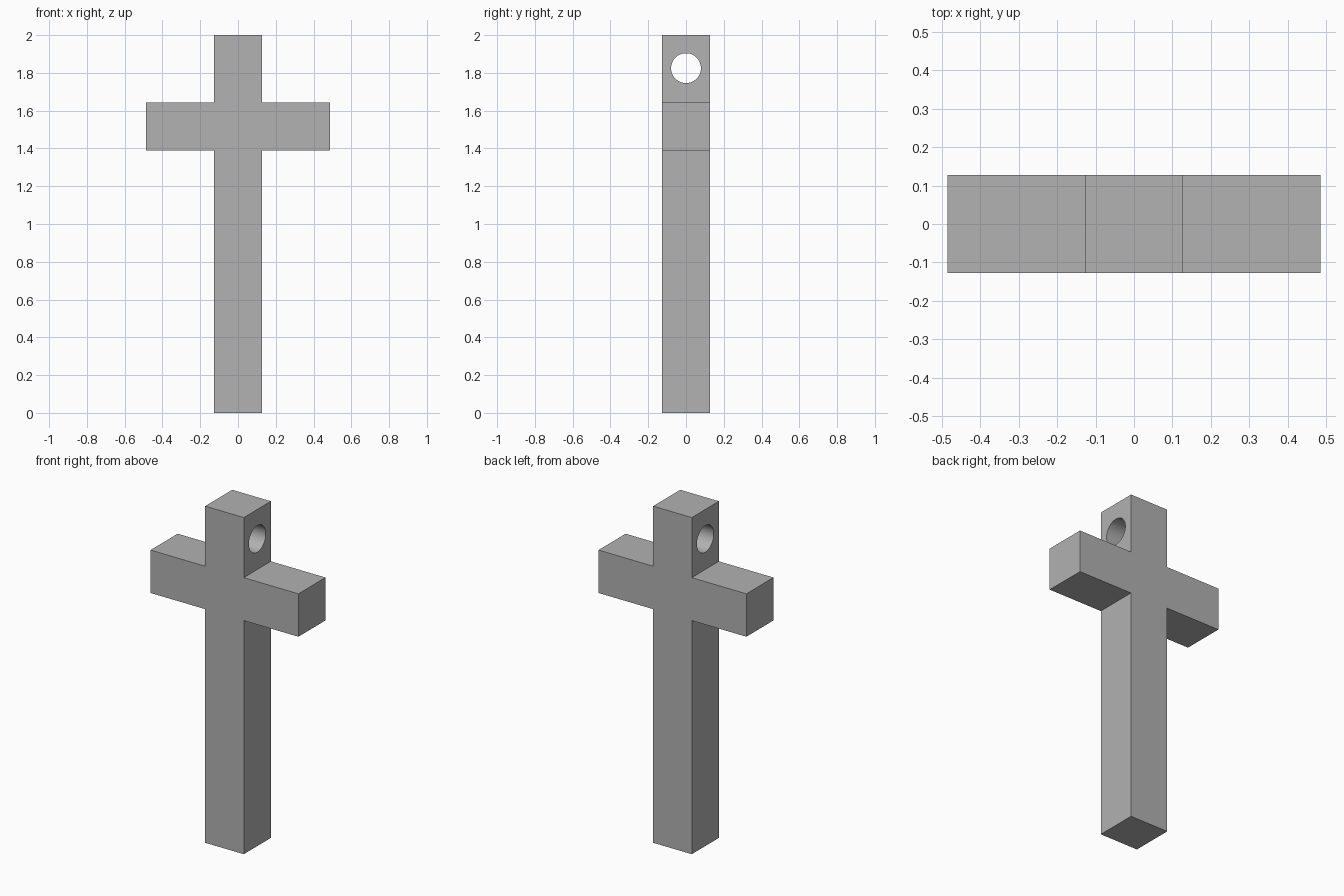
import bpy
import bmesh
import math

if "Cube" in bpy.data.objects:
    bpy.data.objects.remove(bpy.data.objects["Cube"], do_unlink=True)

# Main sizes
HALF_WIDTH = 0.127
ARM_REACH = 0.486
ARM_LOW, ARM_HIGH = 1.388, 1.643
HEIGHT = 2.0
HOLE_Z, HOLE_RADIUS = 1.825, 0.079

# Single plain grey
grey = bpy.data.materials.new("plain grey")
grey.use_nodes = True
colour = (0.445, 0.445, 0.445, 1.0)
grey.diffuse_color = colour
grey.node_tree.nodes["Principled BSDF"].inputs["Base Color"].default_value = colour

# Cross body: half outline mirrored in x, then extruded front to back
half = [(HALF_WIDTH, 0), (HALF_WIDTH, ARM_LOW), (ARM_REACH, ARM_LOW),
        (ARM_REACH, ARM_HIGH), (HALF_WIDTH, ARM_HIGH), (HALF_WIDTH, HEIGHT)]
outline = half + [(-x, z) for x, z in reversed(half)]

bm = bmesh.new()
front = bm.faces.new([bm.verts.new((x, -HALF_WIDTH, z)) for x, z in outline])
extruded = bmesh.ops.extrude_face_region(bm, geom=[front], use_keep_orig=True)
back = [v for v in extruded["geom"] if isinstance(v, bmesh.types.BMVert)]
bmesh.ops.translate(bm, verts=back, vec=(0, 2 * HALF_WIDTH, 0))
bmesh.ops.recalc_face_normals(bm, faces=bm.faces)
mesh = bpy.data.meshes.new("cross_body")
bm.to_mesh(mesh)
bm.free()
mesh.materials.append(grey)
body = bpy.data.objects.new("cross_body", mesh)
bpy.context.collection.objects.link(body)

# Cord hole running sideways through the top
bpy.ops.mesh.primitive_cylinder_add(vertices=64, radius=HOLE_RADIUS, depth=4 * HALF_WIDTH,
                                    location=(0, 0, HOLE_Z), rotation=(0, math.pi / 2, 0))
cutter = bpy.context.object
cutter.name = "hole_cutter"
cutter.hide_render = True
cutter.data.materials.append(grey)

hole = body.modifiers.new("cord_hole", 'BOOLEAN')
hole.operation = 'DIFFERENCE'
hole.solver = 'EXACT'
hole.object = cutter

bpy.ops.object.select_all(action='DESELECT')
body.select_set(True)
bpy.context.view_layer.objects.active = body
bpy.ops.object.modifier_apply(modifier=hole.name)
bpy.data.objects.remove(cutter, do_unlink=True)
bpy.ops.object.shade_smooth_by_angle(angle=math.radians(30))
